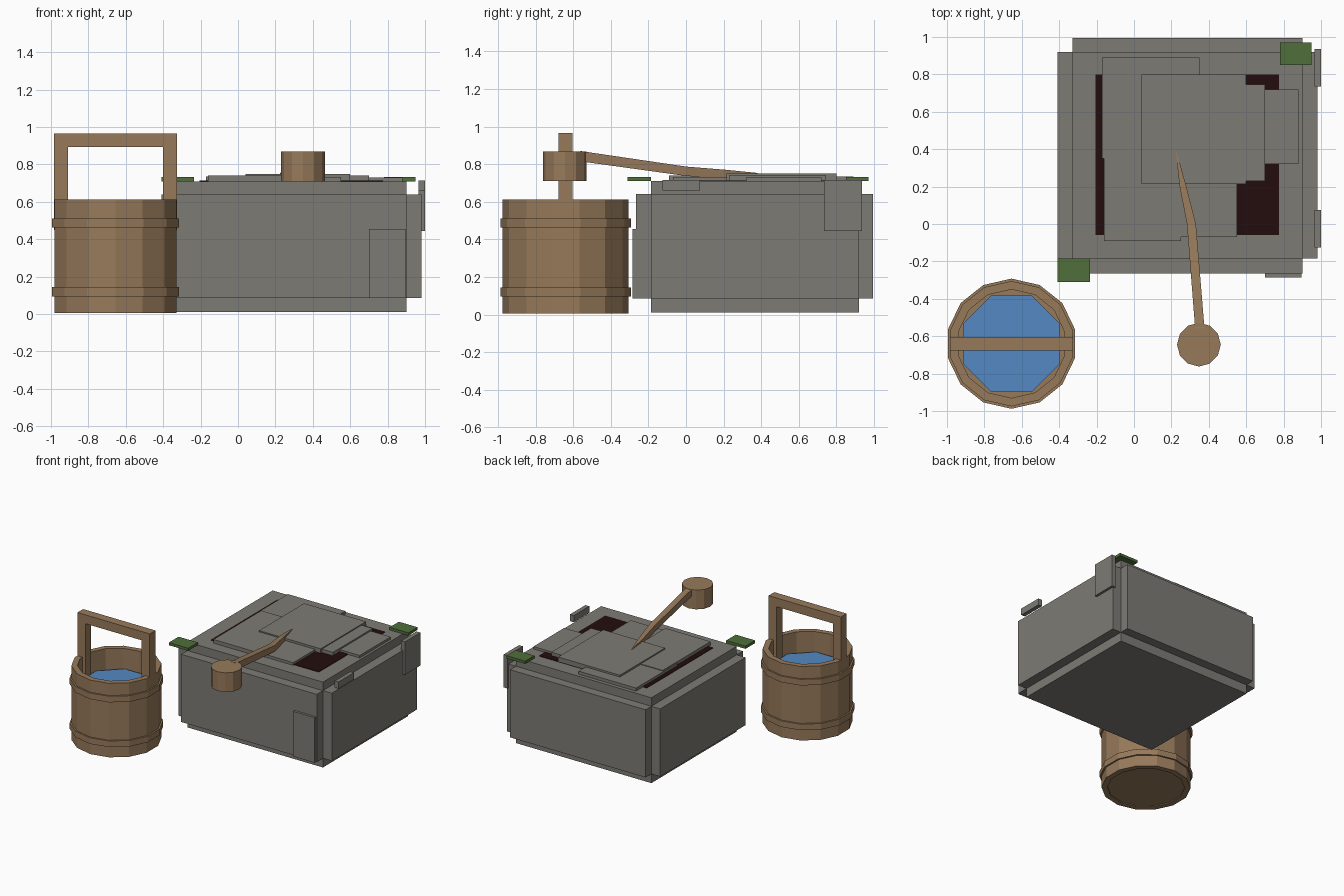
import bpy, bmesh, math
from mathutils import Vector

if "Cube" in bpy.data.objects:
    bpy.data.objects.remove(bpy.data.objects["Cube"])


def material(name, r, g, b):
    m = bpy.data.materials.new(name)
    m.diffuse_color = (r, g, b, 1)
    m.use_nodes = True
    m.node_tree.nodes["Principled BSDF"].inputs["Base Color"].default_value = m.diffuse_color
    return m


STONE = material("stone", 0.205, 0.198, 0.178)
WOOD = material("wood", 0.31, 0.195, 0.105)
WATER = material("water", 0.089, 0.25, 0.54)
MOSS = material("moss", 0.08, 0.156, 0.042)
DARK = material("dark_opening", 0.017, 0.004, 0.004)


def finish(name, bm, mat):
    bmesh.ops.recalc_face_normals(bm, faces=bm.faces)
    me = bpy.data.meshes.new(name)
    bm.to_mesh(me)
    bm.free()
    me.materials.append(mat)
    ob = bpy.data.objects.new(name, me)
    bpy.context.collection.objects.link(ob)
    return ob


def box(name, x0, x1, y0, y1, z0, z1, mat):
    bm = bmesh.new()
    bmesh.ops.create_cube(bm, size=1)
    for v in bm.verts:
        v.co = Vector(((x0 + x1) / 2 + v.co.x * (x1 - x0),
                       (y0 + y1) / 2 + v.co.y * (y1 - y0),
                       (z0 + z1) / 2 + v.co.z * (z1 - z0)))
    return finish(name, bm, mat)


def lathe(name, cx, cy, sides, profile, mat, turn=math.pi / 2, loop=False):
    """Sweep (radius, z) points around a vertical axis; open ends are capped."""
    bm = bmesh.new()
    rings = []
    for r, z in profile:
        rings.append([bm.verts.new((cx + r * math.cos(turn + 2 * math.pi * i / sides),
                                    cy + r * math.sin(turn + 2 * math.pi * i / sides), z))
                      for i in range(sides)])
    pairs = list(zip(rings, rings[1:]))
    if loop:
        pairs.append((rings[-1], rings[0]))
    for a, b in pairs:
        for i in range(sides):
            j = (i + 1) % sides
            bm.faces.new((a[i], a[j], b[j], b[i]))
    if not loop:
        bm.faces.new(rings[0])
        bm.faces.new(rings[-1])
    return finish(name, bm, mat)


def beam(name, stations, mat):
    """Rectangular bar through (centre, width, height) stations running along y."""
    bm = bmesh.new()
    rings = []
    for (x, y, z), w, h in stations:
        rings.append([bm.verts.new((x + sx * w / 2, y, z + sz * h / 2))
                      for sx, sz in ((-1, -1), (1, -1), (1, 1), (-1, 1))])
    for a, b in zip(rings, rings[1:]):
        for i in range(4):
            j = (i + 1) % 4
            bm.faces.new((a[i], a[j], b[j], b[i]))
    bm.faces.new(rings[0])
    bm.faces.new(rings[-1])
    return finish(name, bm, mat)


# Stone block with a raised panel on each side
box("stone_core", -0.33, 0.90, -0.185, 0.92, 0.01, 0.71, STONE)
box("front_panel", -0.33, 0.90, -0.265, -0.18, 0.085, 0.64, STONE)
box("back_panel", -0.33, 0.90, 0.91, 0.995, 0.085, 0.64, STONE)
box("left_panel", -0.41, -0.32, -0.185, 0.92, 0.085, 0.64, STONE)
box("right_panel", 0.89, 0.98, -0.185, 0.92, 0.085, 0.64, STONE)

# Loose stone plates on the sides
box("front_patch", 0.70, 0.895, -0.285, -0.25, 0.085, 0.455, STONE)
box("tall_side_patch", 0.965, 1.0, 0.735, 0.935, 0.445, 0.715, STONE)
box("small_side_patch", 0.965, 1.0, -0.125, 0.075, 0.66, 0.715, STONE)

# Dark opening covered by overlapping slabs
box("dark_opening", -0.205, 0.775, -0.06, 0.80, 0.708, 0.714, DARK)
slabs = [(-0.17, 0.35, 0.35, 0.89, 0.735), (-0.16, 0.25, -0.09, 0.53, 0.74),
         (0.04, 0.60, 0.215, 0.80, 0.75), (0.20, 0.55, -0.07, 0.22, 0.732),
         (0.50, 0.70, 0.23, 0.745, 0.742), (0.60, 0.88, 0.32, 0.72, 0.73)]
for i, (x0, x1, y0, y1, top) in enumerate(slabs):
    box(f"lid_slab_{i + 1}", x0, x1, y0, y1, 0.71, top, STONE)

# Moss tufts on opposite corners
box("moss_front", -0.41, -0.235, -0.31, -0.185, 0.71, 0.732, MOSS)
box("moss_back", 0.78, 0.95, 0.85, 0.97, 0.71, 0.732, MOSS)

# Bucket: staves, floor, bands, water
BX, BY = -0.655, -0.64
lathe("bucket_wall", BX, BY, 14,
      [(0.335, 0.005), (0.335, 0.612), (0.29, 0.612), (0.29, 0.005)], WOOD, loop=True)
lathe("bucket_floor", BX, BY, 14, [(0.30, 0.012), (0.30, 0.435)], WOOD)
for z in (0.095, 0.462):
    lathe("bucket_band", BX, BY, 14,
          [(0.348, z), (0.348, z + 0.05), (0.325, z + 0.05), (0.325, z)], WOOD, loop=True)
lathe("bucket_water", BX, BY, 8, [(0.28, 0.43), (0.28, 0.45)], WATER, turn=math.pi / 8)

# Bucket handle
for s in (-1, 1):
    xs = sorted((BX + s * 0.255, BX + s * 0.328))
    box("handle_post", xs[0], xs[1], BY - 0.037, BY + 0.037, 0.45, 0.893, WOOD)
box("handle_bar", BX - 0.328, BX + 0.328, BY - 0.037, BY + 0.037, 0.893, 0.965, WOOD)

# Ladle: cup and bent tapering handle resting on the lid
lathe("ladle_cup", 0.347, -0.645, 12, [(0.117, 0.71), (0.117, 0.868)], WOOD)
beam("ladle_handle", [((0.352, -0.56, 0.842), 0.05, 0.055),
                      ((0.307, 0.0, 0.762), 0.048, 0.05),
                      ((0.262, 0.2, 0.748), 0.036, 0.046),
                      ((0.227, 0.38, 0.736), 0.006, 0.034)], WOOD)
